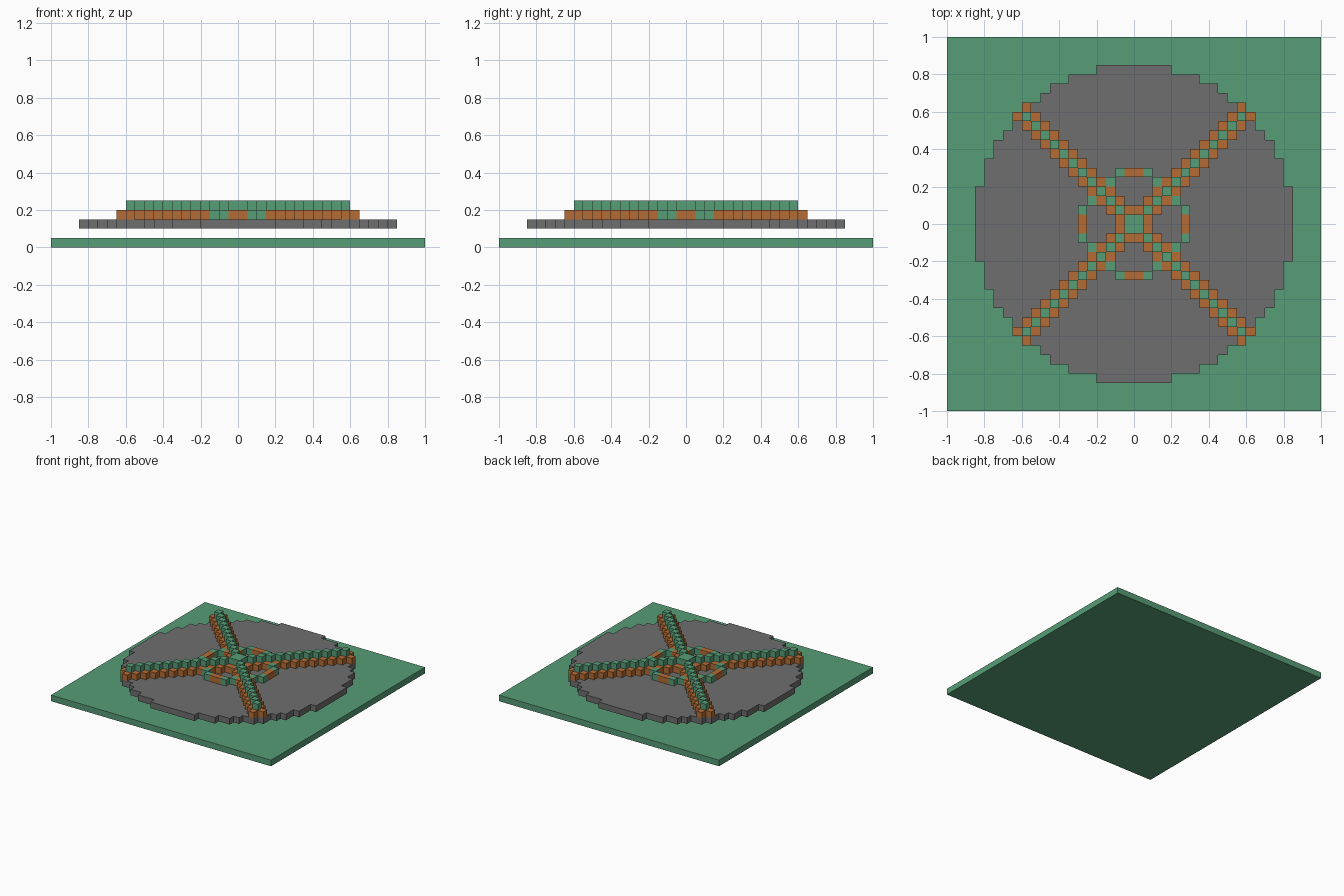
import bpy, bmesh, math

if "Cube" in bpy.data.objects:
    bpy.data.objects.remove(bpy.data.objects["Cube"], do_unlink=True)

U = 0.05    # block size
HALF = 20   # blocks from the centre to the plate edge


def material(name, rgb):
    m = bpy.data.materials.new(name)
    m.use_nodes = True
    m.diffuse_color = (*rgb, 1)
    m.node_tree.nodes["Principled BSDF"].inputs["Base Color"].default_value = (*rgb, 1)
    return m


green = material("patina green", (0.095, 0.335, 0.184))
grey = material("stone grey", (0.156, 0.156, 0.156))
orange = material("copper orange", (0.456, 0.150, 0.035))


def block_layer(name, level, mat, keep):
    """One layer of blocks; keep(a, b) gets the block's distances from centre in blocks."""
    fold = lambda i: i if i >= 0 else -i - 1
    span = range(-HALF, HALF)
    cells = {(i, j) for i in span for j in span if keep(fold(i), fold(j))}
    bm = bmesh.new()
    verts = {}

    def face(*corners):
        for c in corners:
            if c not in verts:
                verts[c] = bm.verts.new([k * U for k in c])
        bm.faces.new([verts[c] for c in corners])

    lo, hi = level, level + 1
    for i, j in sorted(cells):
        ring = [(i, j), (i + 1, j), (i + 1, j + 1), (i, j + 1)]
        face(*[(*p, hi) for p in ring])
        face(*[(*p, lo) for p in reversed(ring)])
        # Walls only where there is no neighbouring block
        for k, (dx, dy) in enumerate([(0, -1), (1, 0), (0, 1), (-1, 0)]):
            if (i + dx, j + dy) not in cells:
                p, q = ring[k], ring[(k + 1) % 4]
                face((*p, lo), (*q, lo), (*q, hi), (*p, hi))
    mesh = bpy.data.meshes.new(name)
    bm.to_mesh(mesh)
    bm.free()
    mesh.materials.append(mat)
    obj = bpy.data.objects.new(name, mesh)
    bpy.context.collection.objects.link(obj)
    return obj


def radius(a, b):
    return math.hypot(a + 0.5, b + 0.5)


def spoke(a, b):
    return abs(a - b) <= 1 and min(a, b) <= 11


def hub_ring(a, b):
    return 5 < radius(a, b) <= 6 and not spoke(a, b)


# Square ground plate
bpy.ops.mesh.primitive_cube_add(size=1, location=(0, 0, U / 2))
plate = bpy.context.object
plate.name = "base_plate"
plate.scale = (2, 2, U)
plate.data.materials.append(green)

# Stepped round floor, floating one block above the plate
block_layer("round_floor", 2, grey, lambda a, b: radius(a, b) <= 17)

# Diagonal cross with a narrow raised ridge
block_layer("cross_spokes", 3, orange, spoke)
block_layer("cross_ridge", 4, green, lambda a, b: a == b and a <= 11)

# Ring round the hub: orange in the middle of each side, green at the shoulders
block_layer("hub_ring_sides", 3, orange, lambda a, b: hub_ring(a, b) and min(a, b) == 0)
block_layer("hub_ring_shoulders", 3, green, lambda a, b: hub_ring(a, b) and min(a, b) > 0)
